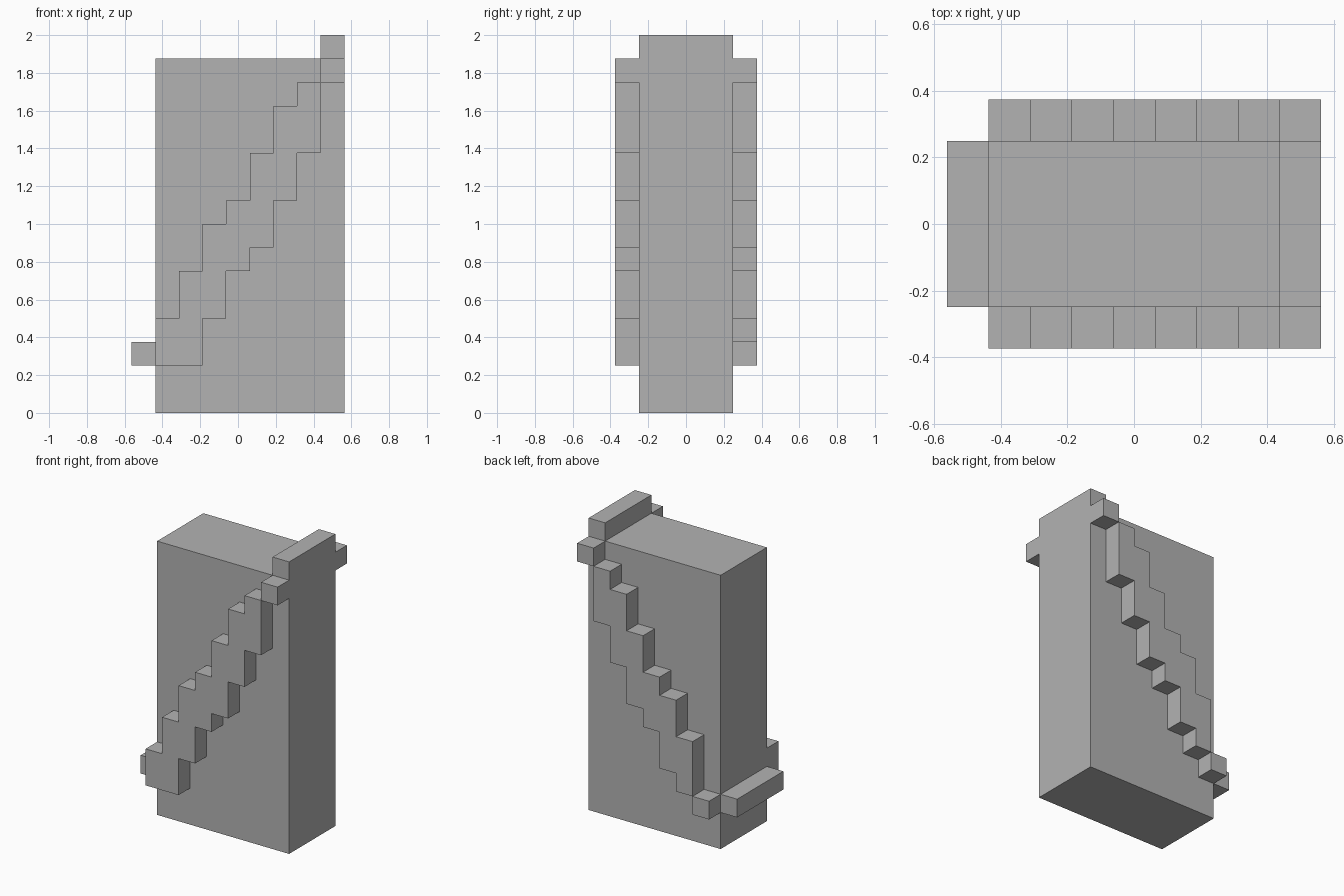
import bpy
import bmesh

cube = bpy.data.objects.get("Cube")
if cube:
    bpy.data.objects.remove(cube, do_unlink=True)

U = 0.125            # one grid step
LEFT = -3.5 * U      # left end of the body in x

grey = bpy.data.materials.new("plain grey")
grey.use_nodes = True
grey.diffuse_color = (0.45, 0.45, 0.45, 1)
grey.node_tree.nodes["Principled BSDF"].inputs["Base Color"].default_value = (0.45, 0.45, 0.45, 1)


def extrude_outline(name, outline, y_min, y_max):
    """Extrude an (x, z) outline, given in grid steps from the left end, along y."""
    bm = bmesh.new()
    face = bm.faces.new([bm.verts.new((LEFT + x * U, y_min * U, z * U)) for x, z in outline])
    result = bmesh.ops.extrude_face_region(bm, geom=[face])
    moved = [g for g in result["geom"] if isinstance(g, bmesh.types.BMVert)]
    bmesh.ops.translate(bm, verts=moved, vec=(0, (y_max - y_min) * U, 0))
    bmesh.ops.recalc_face_normals(bm, faces=bm.faces)
    mesh = bpy.data.meshes.new(name)
    bm.to_mesh(mesh)
    bm.free()
    mesh.materials.append(grey)
    obj = bpy.data.objects.new(name, mesh)
    bpy.context.collection.objects.link(obj)
    return obj


def box(name, x0, x1, z0, z1, y0=-2, y1=2):
    return extrude_outline(name, [(x0, z0), (x1, z0), (x1, z1), (x0, z1)], y0, y1)


def stepped_band(name, bottoms, tops, y0, y1):
    """One-step-wide columns joined into a single stepped outline."""
    lower, upper = [], []
    for i, (b, t) in enumerate(zip(bottoms, tops)):
        lower += [(i, b), (i + 1, b)]
        upper += [(i, t), (i + 1, t)]
    outline = lower + upper[::-1]
    # Drop repeated corners
    outline = [p for i, p in enumerate(outline) if p != outline[i - 1]]
    return extrude_outline(name, outline, y0, y1)


# Main block
box("body", 0, 8, 0, 15)

# Bars closing the band over the top and round the low end
box("top_bar", 7, 8, 15, 16)
box("low_bar", -1, 0, 2, 3)

# Diagonal stepped bands on the front and back faces
tops = [4, 6, 8, 9, 11, 13, 14]
bottoms = [2, 2, 4, 6, 7, 9, 11]
stepped_band("front_band", bottoms, tops, -3, -2)
stepped_band("back_band", [2, 3] + bottoms[2:], [3] + tops[1:], 2, 3)

# Blocks at the upper end of each band
box("front_band_end", 7, 8, 14, 15, -3, -2)
box("back_band_end", 7, 8, 14, 15, 2, 3)
